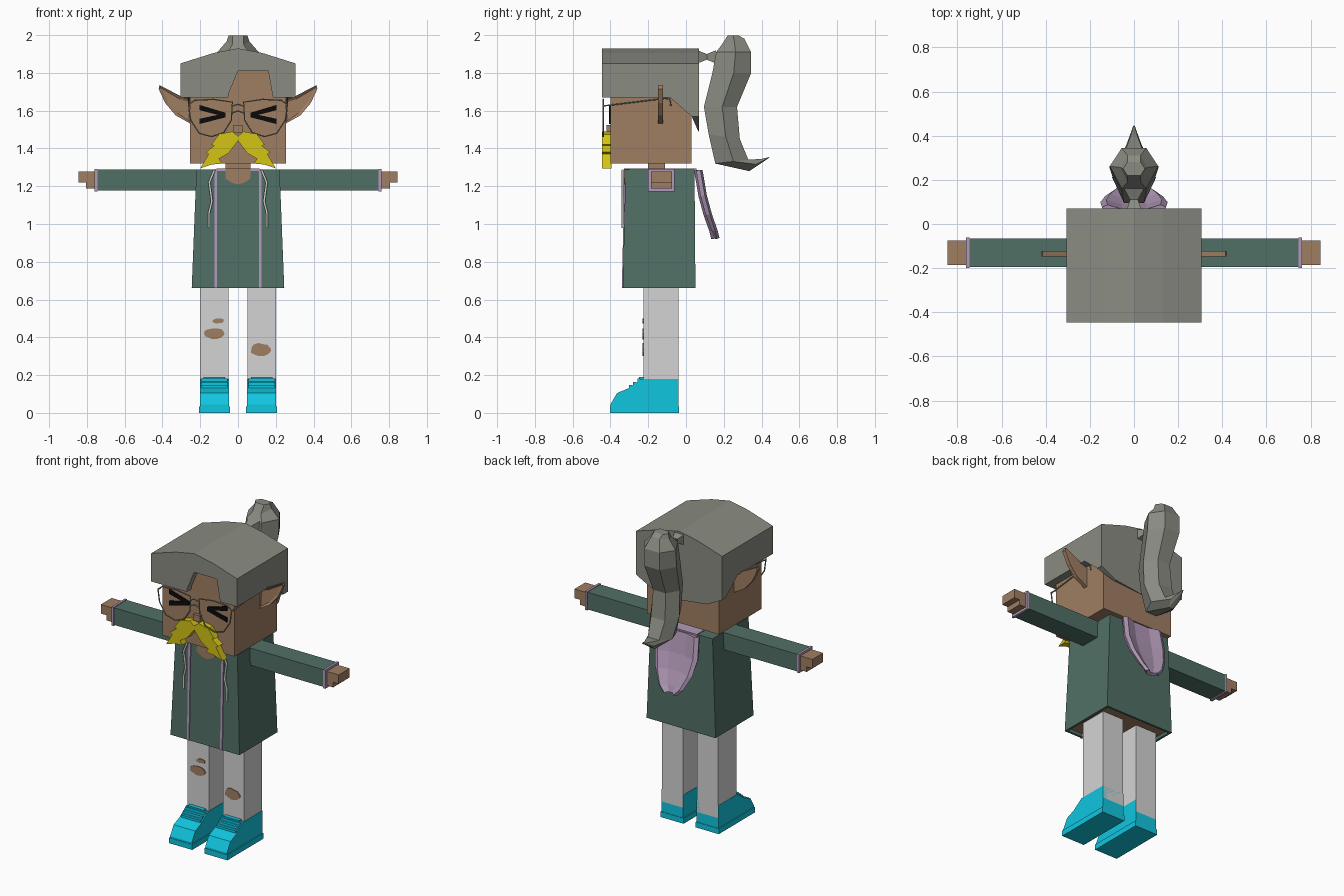
import bpy, bmesh, math, random
from mathutils import Vector

random.seed(4)
if bpy.data.objects.get("Cube"):
    bpy.data.objects.remove(bpy.data.objects["Cube"])


def srgb(r, g, b):
    return tuple(((c / 255 + 0.055) / 1.055) ** 2.4 for c in (r, g, b)) + (1,)


def material(name, r, g, b):
    m = bpy.data.materials.new(name)
    m.use_nodes = True
    m.diffuse_color = srgb(r, g, b)
    m.node_tree.nodes["Principled BSDF"].inputs["Base Color"].default_value = srgb(r, g, b)
    return m


GREY = material("hair grey", 138, 140, 130)
SKIN = material("skin brown", 160, 126, 98)
GREEN = material("coat green", 81, 112, 101)
LILAC = material("lilac trim", 178, 154, 184)
PALE = material("trouser pale grey", 212, 212, 212)
CYAN = material("shoe cyan", 16, 198, 224)
YELLOW = material("moustache yellow", 211, 196, 20)
BLACK = material("eye black", 10, 10, 10)


def finish(name, bm, *mats):
    bmesh.ops.recalc_face_normals(bm, faces=bm.faces)
    me = bpy.data.meshes.new(name)
    bm.to_mesh(me)
    bm.free()
    ob = bpy.data.objects.new(name, me)
    bpy.context.collection.objects.link(ob)
    for m in mats:
        me.materials.append(m)
    return ob


def loft(rings, bm=None):
    """Bridge equal-length rings of points and cap both ends."""
    bm = bm or bmesh.new()
    loops = [[bm.verts.new(p) for p in ring] for ring in rings]
    n = len(loops[0])
    for a, b in zip(loops, loops[1:]):
        for i in range(n):
            j = (i + 1) % n
            bm.faces.new((a[i], a[j], b[j], b[i]))
    bm.faces.new(loops[0])
    bm.faces.new(loops[-1])
    return bm


def slab_xz(pts, y0, y1):
    return loft([[(x, y, z) for x, z in pts] for y in (y0, y1)])


def slab_yz(pts, x0, x1):
    return loft([[(x, y, z) for y, z in pts] for x in (x0, x1)])


def rect(x0, x1, y0, y1, z):
    return [(x0, y0, z), (x1, y0, z), (x1, y1, z), (x0, y1, z)]


def box(name, mat, x0, x1, y0, y1, z0, z1):
    return finish(name, loft([rect(x0, x1, y0, y1, z0), rect(x0, x1, y0, y1, z1)]), mat)


def apply_modifier(ob, mod):
    bpy.context.view_layer.objects.active = ob
    bpy.ops.object.modifier_apply(modifier=mod.name)


def cut(ob, cutter):
    mod = ob.modifiers.new("cut", "BOOLEAN")
    mod.operation, mod.solver, mod.object = "DIFFERENCE", "EXACT", cutter
    cutter.hide_render = True
    apply_modifier(ob, mod)
    bpy.data.objects.remove(cutter)


def wire(name, mat, pts, radius, cyclic=False):
    cu = bpy.data.curves.new(name, "CURVE")
    cu.dimensions = "3D"
    cu.bevel_depth, cu.bevel_resolution = radius, 1
    cu.use_fill_caps = True
    sp = cu.splines.new("POLY")
    sp.points.add(len(pts) - 1)
    for p, co in zip(sp.points, pts):
        p.co = (*co, 1)
    sp.use_cyclic_u = cyclic
    cu.materials.append(mat)
    ob = bpy.data.objects.new(name, cu)
    bpy.context.collection.objects.link(ob)
    bpy.ops.object.select_all(action="DESELECT")
    ob.select_set(True)
    bpy.context.view_layer.objects.active = ob
    bpy.ops.object.convert(target="MESH")


# Head, neck and nose
box("head", SKIN, -.255, .255, -.40, .03, 1.32, 1.82)
box("neck", SKIN, -.065, .065, -.20, -.11, 1.2, 1.33)
box("nose", SKIN, -.025, .025, -.42, -.39, 1.485, 1.525)

# Hair cap: domed block, low at the nape, with a parting cut in the fringe
half = [(0, 1.93), (.13, 1.905), (.305, 1.85), (.305, 1.57), (.2, 1.515), (0, 1.49)]
dome = half + [(-x, z) for x, z in half[-2:0:-1]]
hair = finish("hair_cap", slab_xz(dome, -.445, .07), GREY)
cut(hair, finish("hairline_cutter", slab_yz(
    [(-.6, 1.4), (-.6, 1.67), (-.085, 1.67), (.03, 1.57), (.09, 1.435), (.09, 1.4)], -.5, .5)))
cut(hair, finish("parting_cutter", slab_xz(
    [(-.06, 1.6), (-.05, 1.69), (0, 1.81), (.16, 1.81), (.185, 1.67), (.185, 1.6)], -.6, -.39)))

# Hair tie and ponytail: hexagonal rings from (front y, z), (back y, z), half width
finish("hair_tie", loft([[(w * a, y, 1.885 + h * b) for a, b in ((-1, -1), (1, -1), (1, 1), (-1, 1))]
       for y, w, h in ((.06, .035, .035), (.11, .018, .015), (.16, .045, .035))]), GREY)
sections = [(.19, 1.95, .31, 1.98, .06), (.16, 1.91, .345, 1.91, .11), (.14, 1.80, .345, 1.80, .11),
            (.095, 1.62, .27, 1.62, .09), (.12, 1.475, .285, 1.45, .10), (.155, 1.32, .33, 1.34, .08),
            (.335, 1.28, .40, 1.345, .03), (.44, 1.35, .445, 1.355, .004)]
rings = [[(0, .24, 2.0)] * 6]
rings[0] = [(x, y, 1.997) for x, y in ((-.03, .22), (.03, .22), (.05, .25), (.03, .28), (-.03, .28), (-.05, .25))]
for fy, fz, by, bz, w in sections:
    f, b = Vector((0, fy, fz)), Vector((0, by, bz))
    m, side = f.lerp(b, .55), Vector((w, 0, 0))
    rings.append([f - side / 2, f + side / 2, m + side, b + side / 2, b - side / 2, m - side])
finish("ponytail", loft(rings), GREY)

# Moustache
lip = [(0, 1.465), (.03, 1.49), (.1, 1.475), (.142, 1.42), (.125, 1.415), (.172, 1.38), (.155, 1.37),
       (.2, 1.295), (.14, 1.315), (.085, 1.32), (.1, 1.345), (.05, 1.375), (0, 1.44)]
for s, side in ((1, "left"), (-1, "right")):
    finish(side + "_moustache", slab_xz([(s * x, z) for x, z in lip], -.445, -.395), YELLOW)

    # Squeezed-shut eye
    for z0, z1 in ((1.617, 1.578), (1.543, 1.576)):
        finish(side + "_eye_stroke", slab_xz([(s * .205, z0 + .014), (s * .065, z1 + .011),
               (s * .065, z1 - .011), (s * .205, z0 - .014)], -.407, -.399), BLACK)

    # Pointed ear with a hollow front
    bm = slab_xz([(s * x, z) for x, z in ((.25, 1.655), (.3, 1.675), (.415, 1.735), (.42, 1.715),
                  (.385, 1.64), (.33, 1.575), (.25, 1.53))], -.147, -.122)
    bm.normal_update()
    front = [f for f in bm.faces if all(v.co.y < -.14 for v in f.verts)]
    bmesh.ops.recalc_face_normals(bm, faces=bm.faces)
    bmesh.ops.inset_region(bm, faces=front, thickness=.016, depth=-.01)
    finish(side + "_ear", bm, SKIN)

    # Glasses: rim and temple
    rim = [(.03, 1.645), (.13, 1.66), (.23, 1.655), (.262, 1.63), (.25, 1.55), (.205, 1.48),
           (.14, 1.463), (.075, 1.485), (.035, 1.55)]
    wire(side + "_glasses_rim", GREY, [(s * x, -.438, z) for x, z in rim], .004, True)
    wire(side + "_glasses_temple", GREY, [(s * .262, -.438, 1.625), (s * .262, -.11, 1.665),
         (s * .262, -.085, 1.66), (s * .262, -.08, 1.625)], .004)

    # Sleeve, cuff and hand
    for name, mat, x0, x1, y0, y1, z0, z1 in (
            ("sleeve", GREEN, .2, .75, -.195, -.065, 1.178, 1.288),
            ("cuff", LILAC, .745, .76, -.2, -.062, 1.172, 1.292),
            ("fingers", SKIN, .75, .845, -.185, -.075, 1.22, 1.278),
            ("palm", SKIN, .75, .805, -.185, -.075, 1.187, 1.225)):
        box(side + "_" + name, mat, *sorted((s * x0, s * x1)), y0, y1, z0, z1)

    # Leg and shoe
    box(side + "_leg", PALE, *sorted((s * .05, s * .2)), -.225, -.04, .1, .69)
    shoe = [(-.04, 0), (-.04, .18), (-.235, .18), (-.305, .13), (-.365, .105), (-.4, .045), (-.4, 0)]
    finish(side + "_shoe", slab_yz(shoe, s * .048, s * .202), CYAN)
    box(side + "_sole", CYAN, *sorted((s * .043, s * .207)), -.403, -.037, 0, .035)
    box(side + "_tongue", CYAN, *sorted((s * .068, s * .182)), -.25, -.22, .15, .19)
    for k in range(3):
        y, z = -.25 - .022 * k, .175 - .017 * k
        box(side + "_lace", CYAN, *sorted((s * .055, s * .195)), y - .008, y + .008, z - .01, z + .006)

    # Coat front edge and drawstring
    finish(side + "_coat_edge", slab_yz([(-.34, .66), (-.325, 1.29), (-.3, 1.29), (-.3, .66)],
           s * .11, s * .125), LILAC)
    cord = [(.125, 1.285), (.152, 1.22), (.145, 1.17), (.138, 1.12), (.153, 1.06), (.153, .98)]
    wire(side + "_drawstring", PALE, [(s * x, -.334, z) for x, z in cord], .007)

# Glasses bridges
for z, w in ((1.63, .034), (1.595, .034)):
    wire("glasses_bridge", GREY, [(-w, -.438, z - .008), (0, -.438, z + .004), (w, -.438, z - .008)], .004)

# Coat: tapered block, hollowed underneath to show skin
bm = loft([rect(-.245, .245, -.335, .05, .66), rect(-.22, .22, -.32, .045, 1.288)])
bmesh.ops.recalc_face_normals(bm, faces=bm.faces)
under = [f for f in bm.faces if f.normal.z < -.9]
bmesh.ops.inset_region(bm, faces=under, thickness=.02)
bmesh.ops.inset_region(bm, faces=under, thickness=.001, depth=-.02)
for f in under:
    f.material_index = 1
finish("coat", bm, GREEN, SKIN)
box("collar", LILAC, -.115, .115, -.322, .055, 1.28, 1.293)
finish("open_neckline", slab_xz([(-.065, 1.295), (.065, 1.295), (.065, 1.24), (.03, 1.217), (0, 1.21),
       (-.03, 1.217), (-.065, 1.24)], -.327, -.318), SKIN)

# Hood hanging at the back: raised rim, sunken middle
bm = bmesh.new()
rows = [[bm.verts.new((w * c, y - d, z)) for c, d in ((-1, .01), (-.85, 0), (-.4, .02), (.4, .02), (.85, 0), (1, .01))]
        for z, w, y in ((1.285, .14, .075), (1.15, .147, .098), (1.05, .125, .125),
                        (.965, .08, .155), (.925, .04, .165))]
for a, b in zip(rows, rows[1:]):
    for i in range(len(a) - 1):
        bm.faces.new((a[i], a[i + 1], b[i + 1], b[i]))
hood = finish("hood", bm, LILAC)
mod = hood.modifiers.new("thickness", "SOLIDIFY")
mod.thickness, mod.offset = .025, 0
apply_modifier(hood, mod)

# Torn patches on the trouser fronts
for cx, cz, rx, rz in ((-.122, .42, .058, .033), (-.105, .487, .033, .014), (.122, .335, .058, .035)):
    pts = []
    for i in range(14):
        a, r = math.tau * i / 14, random.uniform(.82, 1.05)
        pts.append((cx + rx * r * math.cos(a), cz + rz * r * math.sin(a)))
    finish("torn_patch", slab_xz(pts, -.23, -.222), SKIN)
